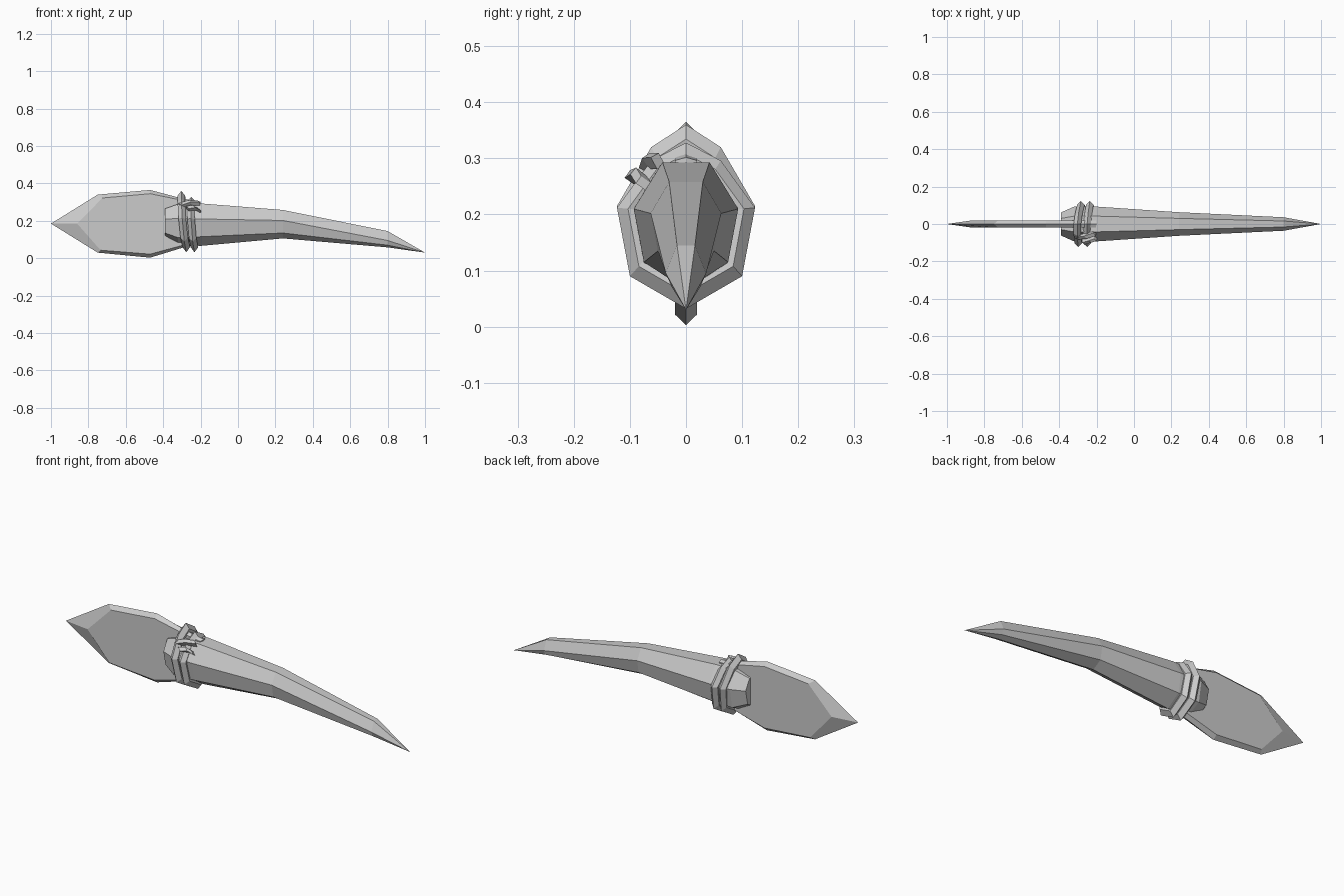
import bpy, bmesh
from mathutils import Vector

if "Cube" in bpy.data.objects:
    bpy.data.objects.remove(bpy.data.objects["Cube"])


def finish(name, bm):
    bmesh.ops.recalc_face_normals(bm, faces=bm.faces)
    mesh = bpy.data.meshes.new(name)
    bm.to_mesh(mesh)
    bm.free()
    ob = bpy.data.objects.new(name, mesh)
    bpy.context.collection.objects.link(ob)
    return ob


def loft(name, rings, closed=False, tip=None):
    """Skin equal-length point rings; cap the ends or close the loop."""
    bm = bmesh.new()
    rows = [[bm.verts.new(p) for p in r] for r in rings]
    n = len(rows[0])
    pairs = list(zip(rows, rows[1:]))
    if closed:
        pairs.append((rows[-1], rows[0]))
    for a, b in pairs:
        for i in range(n):
            j = (i + 1) % n
            bm.faces.new((a[i], a[j], b[j], b[i]))
    if not closed:
        bm.faces.new(rows[0])
        if tip:
            t = bm.verts.new(tip)
            for i in range(n):
                bm.faces.new((rows[-1][i], rows[-1][(i + 1) % n], t))
        else:
            bm.faces.new(rows[-1])
    return finish(name, bm)


# Horn handle: x, (y, z) of top, side and lower corners, then keel z
sections = [
    (-0.39, (0.03, 0.265), (0.062, 0.21), (0.045, 0.135), 0.11),
    (-0.32, (0.042, 0.29), (0.093, 0.212), (0.075, 0.11), 0.075),
    (-0.20, (0.042, 0.293), (0.093, 0.21), (0.075, 0.115), 0.066),
    (0.24, (0.030, 0.258), (0.063, 0.202), (0.050, 0.135), 0.106),
    (0.80, (0.016, 0.145), (0.036, 0.095), (0.025, 0.07), 0.058),
]
rings = []
for x, a, b, c, keel in sections:
    rings.append([(x, y, z) for y, z in (a, b, c)] + [(x, 0, keel)]
                 + [(x, -y, z) for y, z in (c, b, a)])
loft("horn_handle", rings, tip=(1.0, 0, 0.03))

# Stone blade: sharp outer outline and raised flat on both sides
edge = [(-1, 0.185), (-0.75, 0.34), (-0.47, 0.365), (-0.30, 0.32), (-0.2, 0.302),
        (-0.2, 0.08), (-0.30, 0.055), (-0.47, 0.003), (-0.75, 0.03)]
flat = [(-0.86, 0.185), (-0.725, 0.322), (-0.47, 0.345), (-0.30, 0.31), (-0.205, 0.296),
        (-0.205, 0.09), (-0.30, 0.068), (-0.47, 0.022), (-0.735, 0.043)]
loft("stone_blade", [[(x, s, z) for x, z in flat] if s else [(x, 0, z) for x, z in edge]
                     for s in (0.02, 0, -0.02)])

# Leather bindings: two tilted loops with a sharp outer ridge
half = [(0, 0.36), (0.062, 0.32), (0.123, 0.215), (0.1, 0.09), (0, 0.032)]
loop = half + [(-y, z) for y, z in half[-2:0:-1]]


def binding(name, x0, lean, skew, top_scale):
    mid = Vector((0, 0, 0.2))
    rings = []
    for y, z in loop:
        z = 0.2 + (z - 0.2) * (top_scale if z > 0.2 else 1)
        x = x0 - lean * (z - 0.2) + skew * y
        p = Vector((x, y, z))
        c = Vector((x, 0, mid.z))
        inner = c + (p - c) * 0.84
        core = c + (p - c) * 0.70
        w = Vector((0.02, 0, 0))
        rings.append([inner - w, p, inner + w, core + w * 0.8, core - w * 0.8])
    loft(name, rings, closed=True)


binding("binding_front", -0.29, 0.08, 0.06, 1.0)
binding("binding_rear", -0.243, 0.06, 0.06, 0.8)


# Loose strap ends tucked over the near side of the loops
def strap(name, path, w=0.016, t=0.012):
    rings = []
    for x, y, z in path:
        p = Vector((x, y, z))
        out = Vector((0, y, z - 0.2)).normalized() * t
        side = Vector((w * 0.5, 0, 0)) + Vector((0, -out.z, out.y)).normalized() * w * 0.5
        rings.append([p - side - out, p + side - out, p + side + out, p - side + out])
    loft(name, rings)


strap("strap_cross", [(-0.31, -0.07, 0.28), (-0.26, -0.065, 0.295), (-0.21, -0.05, 0.295)])
strap("strap_end", [(-0.27, -0.095, 0.265), (-0.235, -0.085, 0.27), (-0.207, -0.075, 0.255)])
